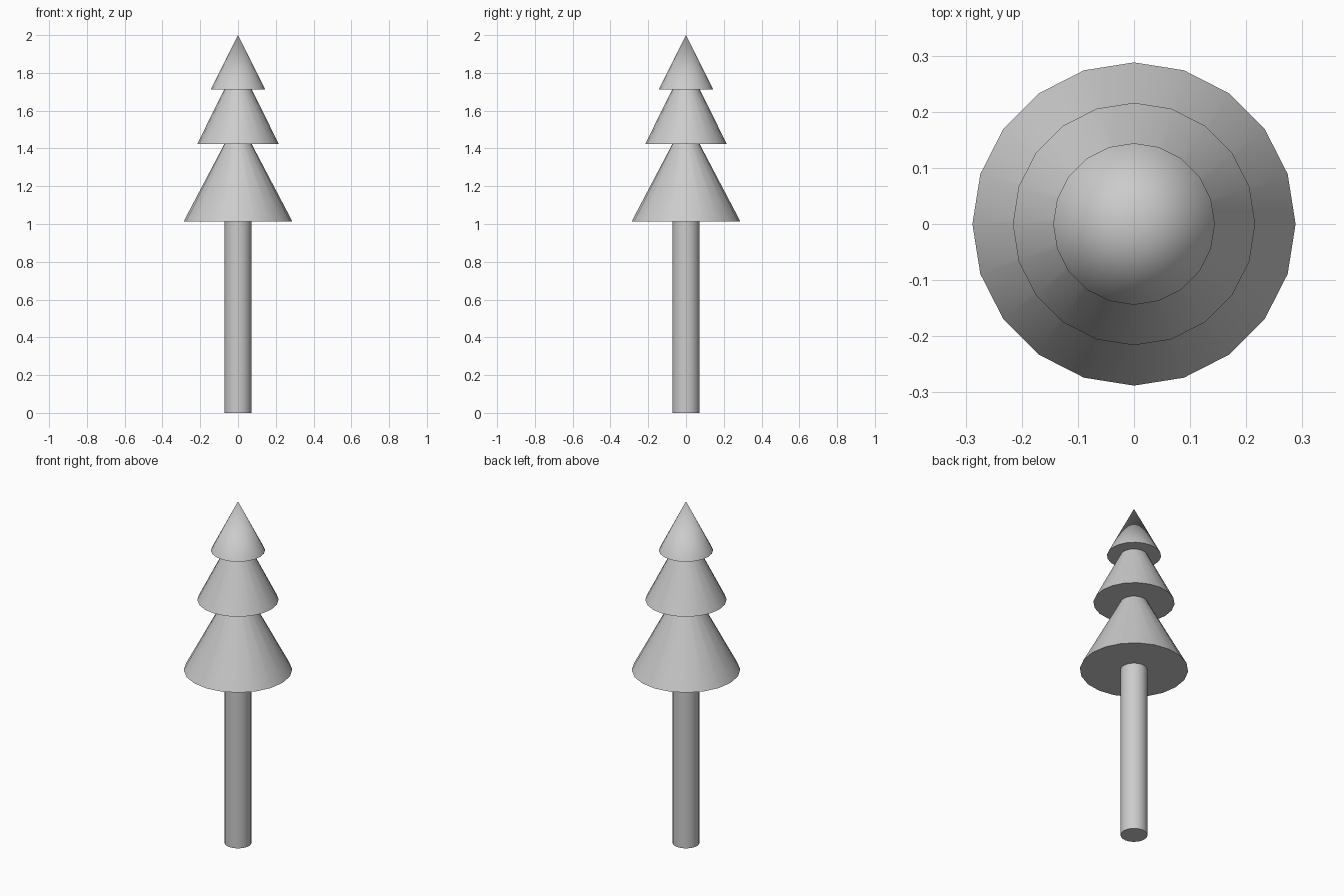
import bpy, math

if "Cube" in bpy.data.objects:
    bpy.data.objects.remove(bpy.data.objects["Cube"])

SIDES = 20
NECK = 0.072  # trunk radius, also the top radius of the lower tiers


def tier(name, r_bottom, r_top, z_bottom, z_top):
    bpy.ops.mesh.primitive_cone_add(
        vertices=SIDES, radius1=r_bottom, radius2=r_top,
        depth=z_top - z_bottom, location=(0, 0, (z_bottom + z_top) / 2))
    obj = bpy.context.object
    obj.name = name
    bpy.ops.object.shade_smooth_by_angle(angle=math.radians(40))
    return obj


# Trunk
tier("trunk", NECK, NECK, 0.0, 1.013)

# Foliage: two truncated cones and a pointed tip
tier("lower_foliage", 0.288, NECK, 1.013, 1.424)
tier("middle_foliage", 0.216, NECK, 1.424, 1.713)
tier("top_foliage", 0.144, 0.0, 1.713, 2.0)
